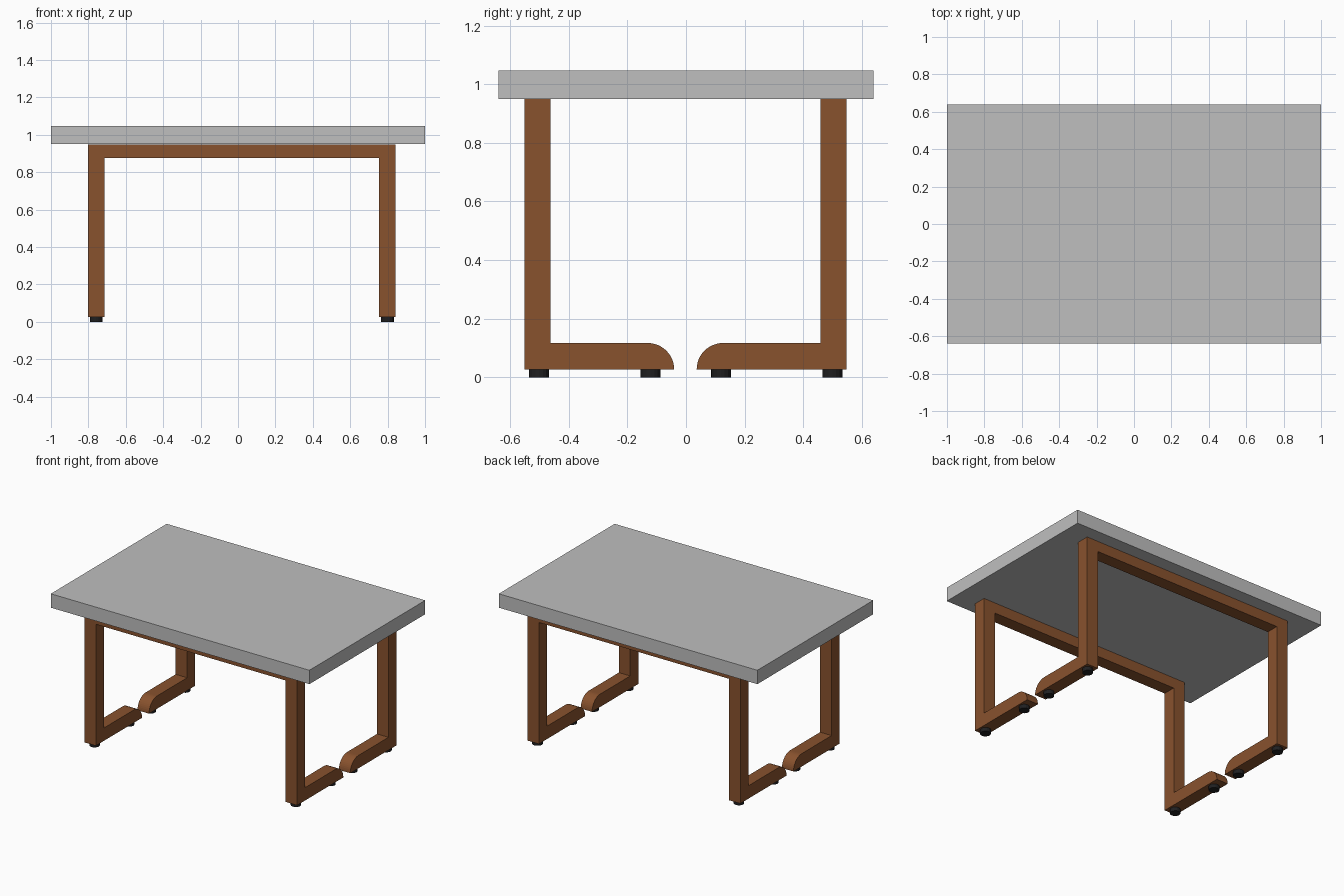
import bpy, bmesh, math
from mathutils import Matrix

if "Cube" in bpy.data.objects:
    bpy.data.objects.remove(bpy.data.objects["Cube"])


def material(name, rgb):
    m = bpy.data.materials.new(name)
    m.diffuse_color = (*rgb, 1)
    m.use_nodes = True
    m.node_tree.nodes["Principled BSDF"].inputs["Base Color"].default_value = m.diffuse_color
    return m


grey = material("grey_top", (0.52, 0.52, 0.52))
wood = material("brown_wood", (0.25, 0.085, 0.027))
black = material("black_rubber", (0.014, 0.014, 0.015))


def finish(name, bm, mat):
    bmesh.ops.recalc_face_normals(bm, faces=bm.faces)
    me = bpy.data.meshes.new(name)
    bm.to_mesh(me)
    bm.free()
    me.materials.append(mat)
    ob = bpy.data.objects.new(name, me)
    bpy.context.collection.objects.link(ob)
    return ob


def box(name, lo, hi, mat):
    bm = bmesh.new()
    size = [b - a for a, b in zip(lo, hi)]
    mid = [(a + b) / 2 for a, b in zip(lo, hi)]
    bmesh.ops.create_cube(bm, size=1, matrix=Matrix.Translation(mid) @ Matrix.Diagonal((*size, 1)))
    return finish(name, bm, mat)


def leg(name, x0, x1, side):
    # L-shaped side profile in y-z, with a quarter-round toe
    r = 0.09
    pts = [(0.549, 0.027), (0.549, 0.949), (0.46, 0.949), (0.46, 0.117)]
    for i in range(13):
        a = math.pi / 2 * (1 + i / 12)
        pts.append((0.1285 + r * math.cos(a), 0.027 + r * math.sin(a)))
    bm = bmesh.new()
    face = bm.faces.new([bm.verts.new((x0, side * y - 0.002, z)) for y, z in pts])
    ext = bmesh.ops.extrude_face_region(bm, geom=[face])
    verts = [v for v in ext["geom"] if isinstance(v, bmesh.types.BMVert)]
    bmesh.ops.translate(bm, verts=verts, vec=(x1 - x0, 0, 0))
    return finish(name, bm, wood)


def pad(name, x, y):
    bm = bmesh.new()
    bmesh.ops.create_cone(bm, cap_ends=True, segments=16, radius1=0.034, radius2=0.034,
                          depth=0.028, matrix=Matrix.Translation((x, y, 0.014)))
    return finish(name, bm, black)


# Table top
box("table_top", (-1, -0.64, 0.95), (1, 0.64, 1.047), grey)

# Front and back frames: two legs joined by a rail, with pads underneath
for end, s in (("front", -1), ("back", 1)):
    for side, x0, x1 in (("left", -0.803, -0.714), ("right", 0.755, 0.843)):
        leg(f"{end}_{side}_leg", x0, x1, s)
        for place, y in (("outer", 0.5), ("inner", 0.12)):
            pad(f"{end}_{side}_{place}_pad", (x0 + x1) / 2, s * y - 0.001)
    ya, yb = sorted((s * 0.549 - 0.002, s * 0.46 - 0.002))
    box(f"{end}_rail", (-0.714, ya, 0.876), (0.755, yb, 0.949), wood)
